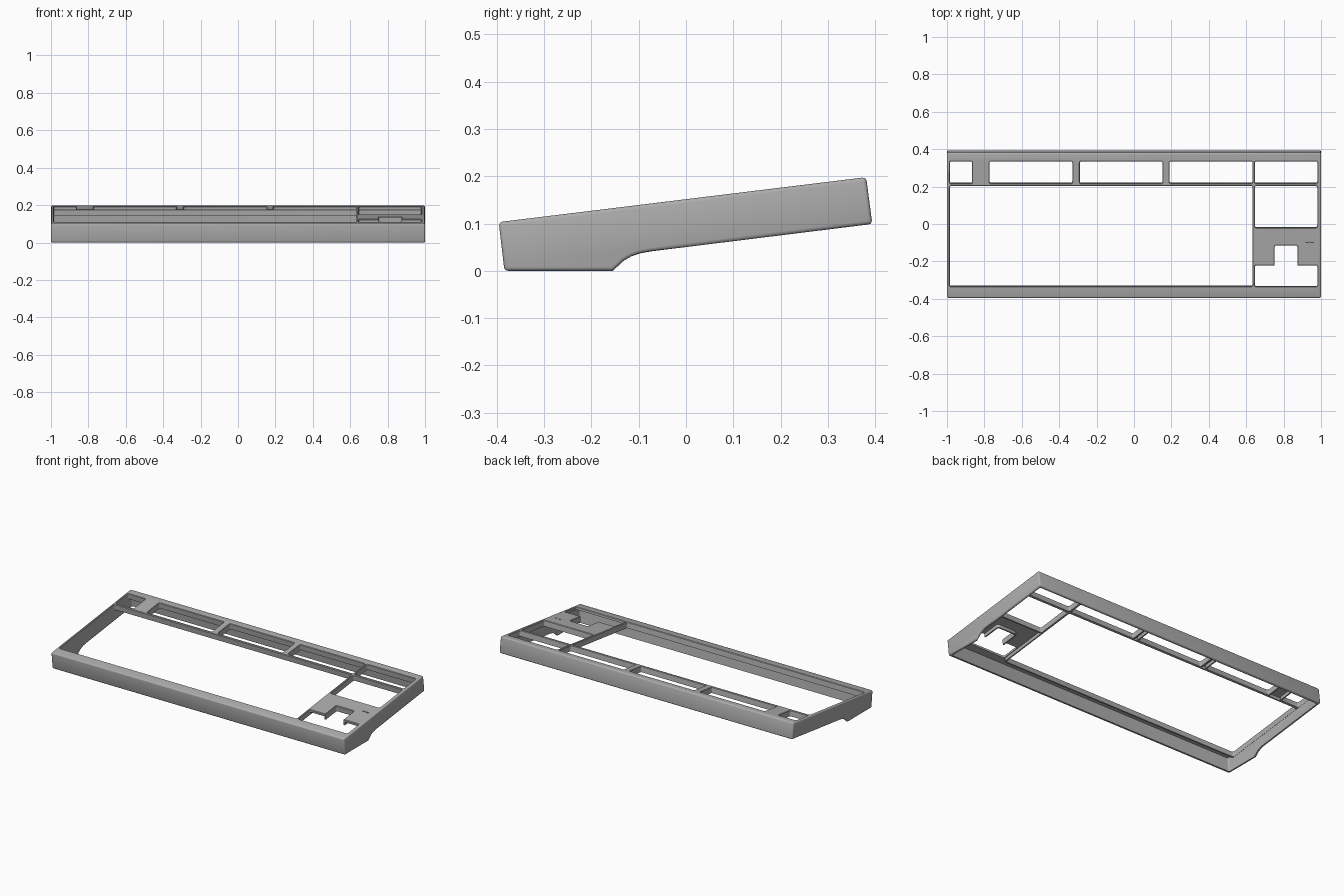
import bpy, bmesh, math
from mathutils import Matrix

default = bpy.data.objects.get("Cube")
if default:
    bpy.data.objects.remove(default, do_unlink=True)

TILT = math.radians(7)
PLANE = Matrix.Translation((0, 0, 0.1515)) @ Matrix.Rotation(TILT, 4, 'X')

grey = bpy.data.materials.new("case_grey")
grey.use_nodes = True
colour = (0.42, 0.42, 0.42, 1)
grey.diffuse_color = colour
grey.node_tree.nodes["Principled BSDF"].inputs["Base Color"].default_value = colour


def make_object(name, bm):
    bmesh.ops.recalc_face_normals(bm, faces=bm.faces)
    mesh = bpy.data.meshes.new(name)
    bm.to_mesh(mesh)
    bm.free()
    mesh.materials.append(grey)
    obj = bpy.data.objects.new(name, mesh)
    bpy.context.scene.collection.objects.link(obj)
    return obj


def apply_modifier(obj, mod):
    bpy.context.view_layer.objects.active = obj
    bpy.ops.object.modifier_apply(modifier=mod.name)


def cut(target, cutter):
    mod = target.modifiers.new("cut", 'BOOLEAN')
    mod.operation = 'DIFFERENCE'
    mod.solver = 'EXACT'
    mod.object = cutter
    apply_modifier(target, mod)
    bpy.data.objects.remove(cutter, do_unlink=True)


def rounded_outline(x0, x1, y0, y1, r, steps=4):
    corners = [(x1 - r, y1 - r), (x0 + r, y1 - r), (x0 + r, y0 + r), (x1 - r, y0 + r)]
    points = []
    for i, (cx, cy) in enumerate(corners):
        for s in range(steps + 1):
            a = math.pi / 2 * (i + s / steps)
            points.append((cx + r * math.cos(a), cy + r * math.sin(a)))
    return points


def tilted_block(name, rect, layers, r=0.008):
    """Rounded block in the sloping top plane; layers are (depth, outward offset)."""
    x0, x1, y0, y1 = rect
    bm = bmesh.new()
    rings = []
    for z, d in layers:
        outline = rounded_outline(x0 - d, x1 + d, y0 - d, y1 + d, r + d)
        rings.append([bm.verts.new(PLANE @ Matrix.Translation((x, y, z)).translation)
                      for x, y in outline])
    n = len(rings[0])
    for low, high in zip(rings, rings[1:]):
        for i in range(n):
            j = (i + 1) % n
            bm.faces.new((low[i], low[j], high[j], high[i]))
    bm.faces.new(rings[0][::-1])
    bm.faces.new(rings[-1])
    return make_object(name, bm)


# Outer case: wedge side profile with a front foot, extruded across
profile = [(-0.396, 0.103), (-0.384, 0.0), (-0.155, 0.0), (-0.145, 0.009),
           (-0.132, 0.021), (-0.115, 0.031), (-0.097, 0.037), (-0.075, 0.041),
           (0.394, 0.099), (0.381, 0.198)]
bm = bmesh.new()
face = bm.faces.new([bm.verts.new((-1, y, z)) for y, z in profile])
extruded = bmesh.ops.extrude_face_region(bm, geom=[face])
bmesh.ops.translate(bm, vec=(2, 0, 0),
                    verts=[v for v in extruded["geom"] if isinstance(v, bmesh.types.BMVert)])
case = make_object("keyboard_case", bm)
bevel = case.modifiers.new("rounded_edges", 'BEVEL')
bevel.width = 0.008
bevel.segments = 3
bevel.limit_method = 'ANGLE'
bevel.angle_limit = math.radians(50)
apply_modifier(case, bevel)

# Key openings: x from, x to, y from, y to
TOP_ROW = (0.218, 0.337)
ROW_SPANS = [(-0.985, -0.865), (-0.772, -0.33), (-0.29, 0.153), (0.19, 0.634), (0.646, 0.98)]
openings = [span + TOP_ROW for span in ROW_SPANS]
openings += [(-0.985, 0.634, -0.337, 0.204),
             (0.646, 0.98, -0.02, 0.204),
             (0.646, 0.98, -0.337, -0.223),
             (0.752, 0.874, -0.3, -0.117)]

# Hollow underside, leaving a hanging lip round every opening
hollow = tilted_block("hollow", (-0.986, 0.986, -0.383, 0.369), [(-0.3, 0), (-0.016, 0)])
for rect in openings:
    cut(hollow, tilted_block("lip", rect, [(-0.036, 0.008), (0.02, 0.008)]))
cut(case, hollow)

# Openings with a small chamfer at the top surface
for rect in openings:
    cut(case, tilted_block("opening", rect, [(-0.06, 0), (-0.003, 0), (0.001, 0.004), (0.05, 0.004)]))

# Two small indicator slots above the arrow keys
for x in (0.927, 0.952):
    cut(case, tilted_block("slot", (x - 0.009, x + 0.009, -0.099, -0.093),
                           [(-0.05, 0), (0.05, 0)], r=0.002))

# Smooth rounded edges, crisp corners
bpy.ops.object.select_all(action='DESELECT')
case.select_set(True)
bpy.context.view_layer.objects.active = case
bpy.ops.object.shade_smooth_by_angle(angle=math.radians(30))
